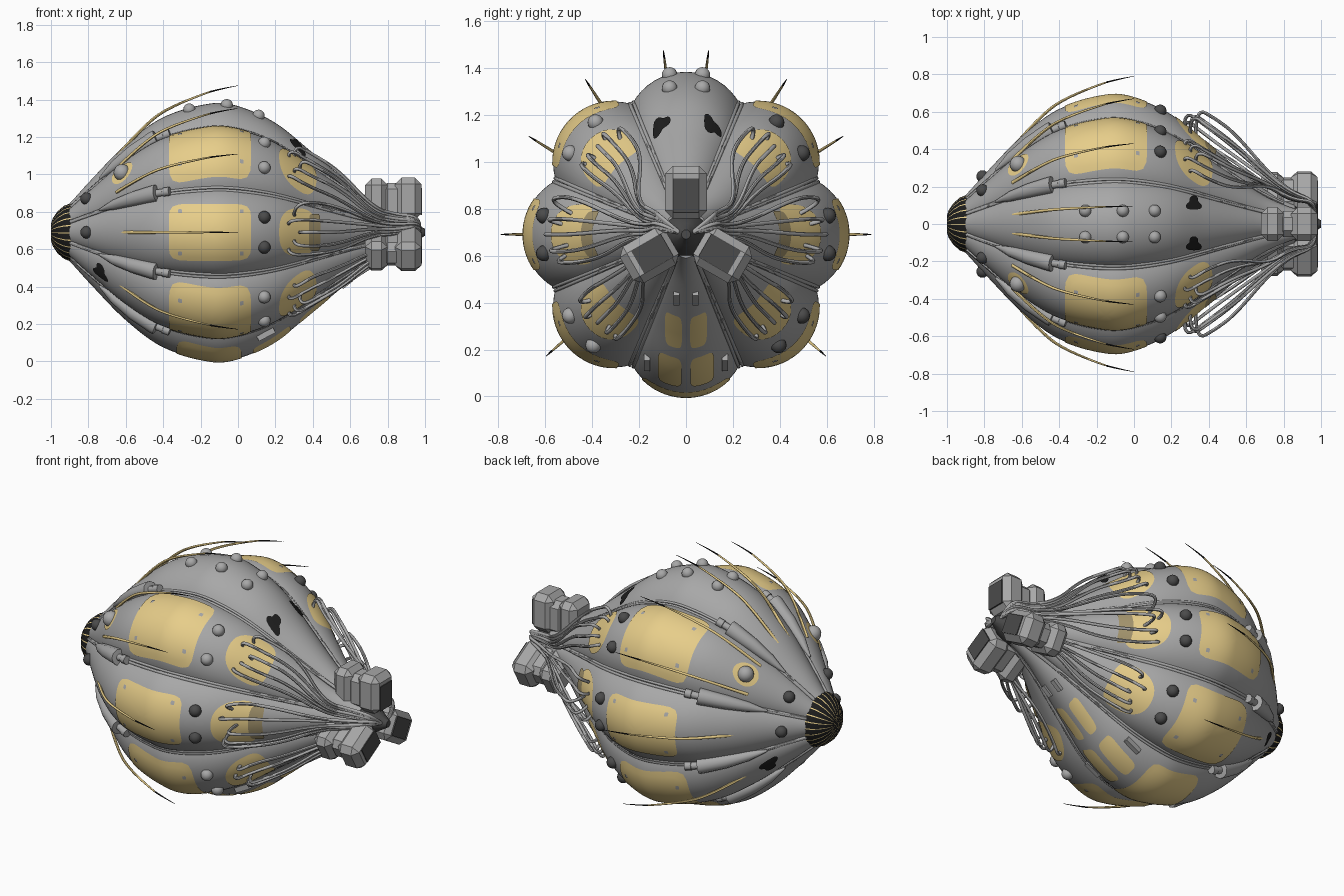
import bpy, bmesh, math
from mathutils import Matrix, Vector

if "Cube" in bpy.data.objects:
    bpy.data.objects.remove(bpy.data.objects["Cube"])

CZ = 0.69                      # height of the long axis
PROFILE = [(-1.0, .06), (-.9, .155), (-.8, .265), (-.6, .47), (-.4, .615), (-.14, .69), (0, .675),
           (.2, .585), (.4, .425), (.6, .26), (.72, .17), (.86, .10), (1.0, .06)]


def mat(name, r, g, b):
    m = bpy.data.materials.new(name)
    m.diffuse_color = (r, g, b, 1)
    m.use_nodes = True
    m.node_tree.nodes["Principled BSDF"].inputs["Base Color"].default_value = m.diffuse_color
    return m


GREY = mat("hull_grey", .39, .39, .39)
TAN = mat("tan", .82, .63, .26)
BROWN = mat("dull_brown", .36, .29, .15)
BLACK = mat("soot_black", .012, .012, .012)
DARK = mat("dark_grey", .07, .07, .07)


def prof(x):
    """Smooth hull radius at x."""
    for i in range(1, len(PROFILE) - 2):
        (x0, r0), (x1, r1), (x2, r2), (x3, r3) = PROFILE[i - 1:i + 3]
        if x <= x2 or i == len(PROFILE) - 3:
            t, d = (x - x1) / (x2 - x1), x2 - x1
            m1, m2 = (r2 - r0) / (x2 - x0) * d, (r3 - r1) / (x3 - x1) * d
            return ((2*t**3 - 3*t*t + 1) * r1 + (t**3 - 2*t*t + t) * m1
                    + (3*t*t - 2*t**3) * r2 + (t**3 - t*t) * m2)


def polar(x, r, deg):
    a = math.radians(deg)
    return Vector((x, r * math.cos(a), CZ + r * math.sin(a)))


def surf(lobe, x, v, h=0.0):
    """Point on a lobe: x along hull, v metres across it, h above it."""
    r, a = prof(x), math.radians(lobe)
    R = .377 * r
    s = max(-.885, min(.885, v / R))
    u, t = .623 * r + (R + h) * math.sqrt(1 - s * s), (R + h) * s
    return Vector((x, u * math.cos(a) - t * math.sin(a), CZ + u * math.sin(a) + t * math.cos(a)))


def finish(name, bm, mats, smooth=40):
    me = bpy.data.meshes.new(name)
    bm.to_mesh(me)
    bm.free()
    ob = bpy.data.objects.new(name, me)
    bpy.context.collection.objects.link(ob)
    for m in mats:
        me.materials.append(m)
    bpy.ops.object.select_all(action='DESELECT')
    ob.select_set(True)
    bpy.context.view_layer.objects.active = ob
    if smooth:
        bpy.ops.object.shade_smooth_by_angle(angle=math.radians(smooth))
    return ob


def tubes(name, paths, m, nurbs=True, res=3):
    """Swept tubes; each path is a list of (point, radius)."""
    cu = bpy.data.curves.new(name, 'CURVE')
    cu.dimensions, cu.bevel_depth, cu.bevel_resolution, cu.use_fill_caps = '3D', 1.0, res, True
    cu.resolution_u = 6
    for path in paths:
        sp = cu.splines.new('NURBS' if nurbs else 'POLY')
        sp.points.add(len(path) - 1)
        for p, (co, r) in zip(sp.points, path):
            p.co, p.radius = (*co, 1), r
        if nurbs:
            sp.order_u, sp.use_endpoint_u = 3, True
    cu.materials.append(m)
    ob = bpy.data.objects.new(name, cu)
    bpy.context.collection.objects.link(ob)
    bpy.ops.object.select_all(action='DESELECT')
    ob.select_set(True)
    bpy.context.view_layer.objects.active = ob
    bpy.ops.object.convert(target='MESH')
    bpy.ops.object.shade_smooth_by_angle(angle=math.radians(45))


def patch(bm, lobe, cx, cv, ax, av, power=2.0, wobble=0.0, h=.004):
    """Superellipse decal wrapped on the hull."""
    n, count, prev = 48, 8, None
    mid = bm.verts.new(surf(lobe, cx, cv, h))
    for j in range(1, count + 1):
        ring = []
        for i in range(n):
            a = 2 * math.pi * i / n
            c, s = math.cos(a), math.sin(a)
            k = j / count * (1 + wobble * (math.sin(3 * a) + .3 * math.sin(5 * a)))
            k /= (abs(c) ** power + abs(s) ** power) ** (1 / power)
            ring.append(bm.verts.new(surf(lobe, cx + ax * k * c, cv + av * k * s, h)))
        for i in range(n):
            q = (i + 1) % n
            bm.faces.new((mid, ring[q], ring[i]) if prev is None else (prev[i], prev[q], ring[q], ring[i]))
        prev = ring


def both(lobe, v=0):
    """A lobe and its mirror image across the middle."""
    return ((lobe, v), (180 - lobe, -v))


def rings_to_faces(bm, rings):
    n = len(rings[0])
    for A, B in zip(rings, rings[1:]):
        for i in range(n):
            bm.faces.new((A[i], A[(i + 1) % n], B[(i + 1) % n], B[i]))


# hull: eight lobes around the long axis
bm = bmesh.new()
rings = []
for k in range(71):
    x = -.9 + 1.76 * k / 70
    rings.append([bm.verts.new(surf(45 * l, x, .377 * prof(x) * math.sin(math.radians(-62 + 7.75 * s))))
                  for l in range(8) for s in range(16)])
rings_to_faces(bm, rings)
bm.faces.new(rings[0][::-1])
bm.faces.new(rings[-1])
bmesh.ops.recalc_face_normals(bm, faces=bm.faces)
finish("hull", bm, [GREY], 35)

# nose cap with thin tan ribs
bm = bmesh.new()
rings = [[bm.verts.new(polar(x, r, 360 * i / 144)) for i in range(144)]
         for x, r in ((-.895, .155), (-.93, .142), (-.965, .112), (-.99, .075), (-1, .045), (-1, .004))]
rings_to_faces(bm, rings)
bm.faces.ensure_lookup_table()
for i, f in enumerate(bm.faces):
    f.material_index = 1 if i % 144 % 6 == 0 else 0
bm.faces.new(rings[-1])
bmesh.ops.recalc_face_normals(bm, faces=bm.faces)
finish("nose_cap", bm, [BLACK, TAN])

# valley seams and the nozzle housings sitting in them
valleys = [22.5 + 45 * k for k in range(8)]
tubes("valley_seams", [[(polar(-.9 + .1 * i, .868 * prof(-.9 + .1 * i) + .008, a + d), .008) for i in range(18)]
                       for a in valleys for d in (-.8, .8)], GREY, res=2)
tubes("nozzle_housings", [[(polar(x, .87 * prof(x) + .025, a), r) for x, r in
                           ((-.74, .006), (-.66, .028), (-.56, .04), (-.45, .047), (-.435, .047),
                            (-.434, .02), (-.4, .02), (-.399, .024), (-.365, .024))]
                          for a in valleys], GREY, nurbs=False)

# tan panels, hose patches, eye ring and belly panels
bm = bmesh.new()
for lobe in (45, 0, -45):
    for l, _ in both(lobe):
        patch(bm, l, -.15, 0, .22, .19 if lobe else .15, 7)
        patch(bm, l, .32, 0, .10, .125, 2.6)
for l, _ in both(45):
    patch(bm, l, -.62, 0, .055, .062)
patch(bm, -90, -.155, 0, .175, .185, 7)
for s in (-1, 1):
    patch(bm, -90, .18, s * .068, .10, .05, 5)
    patch(bm, -90, .41, s * .052, .08, .035, 5)
finish("tan_panels", bm, [TAN])

# panel bolts
bm = bmesh.new()
for lobe in (45, 0, -45):
    for l, _ in both(lobe):
        for x in (-.31, .02):
            for v in (-.11, .11):
                patch(bm, l, x, v, .010, .010, 6, h=.007)
finish("panel_bolts", bm, [GREY])

# dull plates at the rear of the side hose patches
bm = bmesh.new()
for l, _ in both(0):
    patch(bm, l, .41, 0, .03, .095, 6, h=.007)
finish("hose_plates", bm, [BROWN])

# scorch marks
bm = bmesh.new()
for s in (-1, 1):
    patch(bm, 90, .32, s * .105, .036, .036, 2, .22, h=.007)
for l, v in both(-45, .03):
    patch(bm, l, -.735, v, .034, .038, 2, .22, h=.007)
finish("scorch_marks", bm, [BLACK])


def domes(name, spots, m):
    b = bmesh.new()
    for l, x, v, r in spots:
        bmesh.ops.create_uvsphere(b, u_segments=16, v_segments=10, radius=r,
                                  matrix=Matrix.Translation(surf(l, x, v, .0)))
    finish(name, b, [m])


# sensor domes: light on top and the front side, dark on the flanks and back side
light = [(90, x, s * .07, .033) for x in (-.26, -.06, .11) for s in (-1, 1)]
light += [(l, -.62, v, .045) for l, v in both(45)]
light += [(135, .14, v, .034) for v in (-.065, .105)] + [(225, .14, v, .034) for v in (-.105, .055)]
domes("light_domes", light, GREY)
dark = [(l, .14, v * s, .034) for s in (-1, 1) for l, v in both(0, .08)]
dark += [(45, .14, v, .034) for v in (-.105, .065)] + [(-45, .14, v, .034) for v in (-.055, .105)]
dark += [(l, -.81, 0, .033) for lobe in (45, 0) for l, _ in both(lobe)]
domes("dark_domes", dark, DARK)

# long tapering feelers with dark tips
angles = (83, 97, 57, 123, 32, 148, 0, 180, -41, 221)
tubes("feelers", [[(polar(x, q, a), r) for x, q, r in
                   ((-.65, .405, .009), (-.5, .582, .008), (-.34, .69, .007), (-.15, .757, .0045))]
                  for a in angles], TAN, res=2)
tubes("feeler_tips", [[(polar(x, q, a), r) for x, q, r in
                       ((-.15, .757, .0045), (-.07, .778, .003), (0, .79, .001))]
                      for a in angles], BLACK, res=2)

# hoses from each patch to the tail clamps
paths = []
for lobe, lift, drop in ((45, .05, .10), (0, .11, .02), (-45, .05, -.14)):
    for i in range(5):
        v0, h = -.09 + .045 * i, lift * (.45 + .22 * ((i * 2) % 5))
        x0 = .27 + .03 * (i % 3)
        for (l, v), sy in zip(both(lobe, v0), (1, -1)):
            k = drop + v0 * .4
            y0 = .22 - abs(drop) * .3 + h * .4
            pts = [surf(l, x0, v, -.01), surf(l, x0, v, h * .8 + .02), surf(l, x0 + .1, v * .97, h + .02),
                   surf(l, .54, v * .65, h + .03),
                   Vector((.72, sy * y0, CZ + k)),
                   Vector((.84, sy * (.15 + h * .2 - abs(drop) * .3), CZ + k * .7))]
            if lobe >= 0:
                pts += [Vector((.96 + .005 * i, sy * .12, CZ + .03 + k * .4)), Vector((.97, sy * .03, CZ + .01))]
            else:
                pts += [Vector((.88, sy * .03, CZ - .04))]
            paths.append([(p, .009) for p in pts])
tubes("hoses", paths, GREY, res=2)


def box(b, centre, size, M=Matrix()):
    bmesh.ops.create_cube(b, size=1, matrix=M @ Matrix.Translation(centre) @ Matrix.Diagonal((*size, 1)))


# three chamfered tail clamps around the axis
for n, ang in enumerate((0, 120, 240)):
    M = Matrix.Translation((0, 0, CZ)) @ Matrix.Rotation(math.radians(ang), 4, 'X')
    bm = bmesh.new()
    box(bm, (.91, 0, .18), (.14, .18, .225), M)
    box(bm, (.74, 0, .18), (.12, .18, .215), M)
    box(bm, (.83, 0, .165), (.13, .14, .20), M)
    ob = finish(f"tail_clamp_{n}", bm, [GREY], 0)
    bev = ob.modifiers.new("chamfer", 'BEVEL')
    bev.width, bev.segments = .034, 1
    bm = bmesh.new()
    box(bm, (.981, 0, .165), (.008, .11, .145), M)
    finish(f"clamp_plate_{n}", bm, [DARK], 0)

# tail core
tubes("tail_core", [[(Vector((x, 0, CZ)), r) for x, r in
                     ((.8, .11), (.9, .085), (.95, .05), (.999, .02))]], DARK, nurbs=False)

# small belly vents
bm = bmesh.new()
for x, v, w in ((.15, .165, .10), (.58, .04, .07)):
    for s in (-1, 1):
        slope = math.atan((prof(x + .02) - prof(x - .02)) / .04)
        M = Matrix.Translation(surf(-90, x, s * v, .002)) @ Matrix.Rotation(slope, 4, 'Y')
        box(bm, (0, 0, 0), (w, .026, .03), M)
finish("belly_vents", bm, [GREY], 0)
